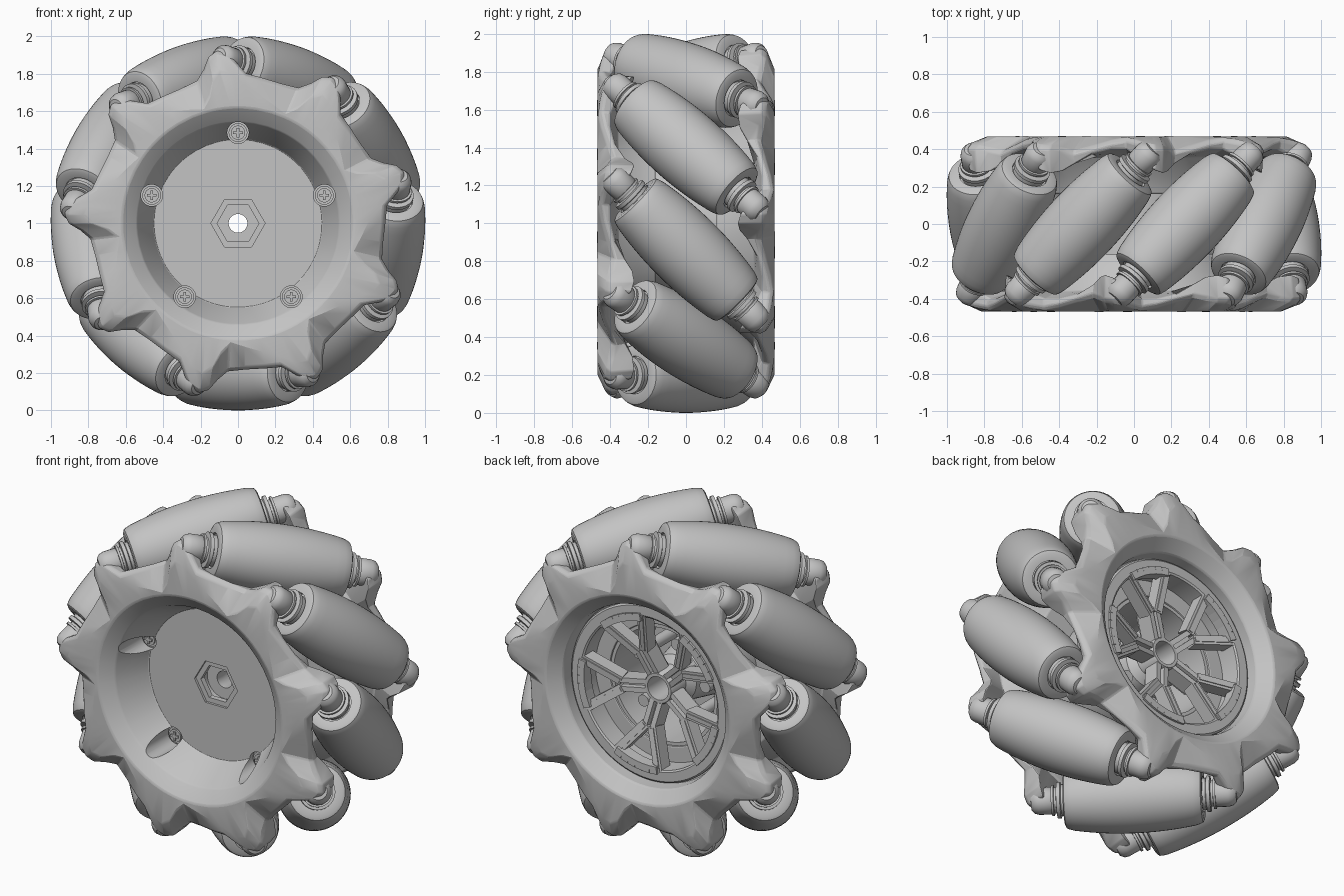
import bpy, bmesh
from math import sin, cos, radians, pi, sqrt
from mathutils import Matrix, Vector

if "Cube" in bpy.data.objects:
    bpy.data.objects.remove(bpy.data.objects["Cube"])

gray = bpy.data.materials.new("plain_gray")
gray.use_nodes = True
tone = (0.55, 0.55, 0.55, 1)
gray.diffuse_color = tone
gray.node_tree.nodes["Principled BSDF"].inputs["Base Color"].default_value = tone

COUNT = 9
AXLE_R = 0.8
Y_AXIS = Vector((0, 1, 0))
CENTRE = Vector((0, 0, 1))


def polar(r, deg, y=0.0):
    a = radians(deg)
    return Vector((r * cos(a), y, 1 + r * sin(a)))


def smooth(obj, angle):
    bpy.ops.object.select_all(action='DESELECT')
    obj.select_set(True)
    bpy.context.view_layer.objects.active = obj
    bpy.ops.object.shade_smooth_by_angle(angle=radians(angle))


def finish(name, bm, matrix=None, angle=35):
    bmesh.ops.recalc_face_normals(bm, faces=bm.faces)
    if matrix is not None:
        bm.transform(matrix)
    mesh = bpy.data.meshes.new(name)
    bm.to_mesh(mesh)
    bm.free()
    obj = bpy.data.objects.new(name, mesh)
    mesh.materials.append(gray)
    bpy.context.collection.objects.link(obj)
    smooth(obj, angle)
    return obj


def ring_loft(name, sections, matrix=None, angle=35):
    """Joins closed sections into a closed ring."""
    bm = bmesh.new()
    rows = [[bm.verts.new(p) for p in s] for s in sections]
    n = len(rows[0])
    for i, row in enumerate(rows):
        nxt = rows[(i + 1) % len(rows)]
        for j in range(n):
            k = (j + 1) % n
            bm.faces.new((row[j], row[k], nxt[k], nxt[j]))
    return finish(name, bm, matrix, angle)


def lathe(name, profile, matrix, steps=48):
    """Turns a closed (radius, height) profile about local z."""
    secs = [[(r * cos(2 * pi * i / steps), r * sin(2 * pi * i / steps), h) for r, h in profile]
            for i in range(steps)]
    return ring_loft(name, secs, matrix)


def cylinder(bm, r, y0, y1, centre, sides=32):
    m = Matrix.Translation(centre + Y_AXIS * (y0 + y1) / 2) @ Matrix.Rotation(pi / 2, 4, 'X')
    bmesh.ops.create_cone(bm, cap_ends=True, segments=sides, radius1=r, radius2=r,
                          depth=y1 - y0, matrix=m)


def beam(bm, p, q, width, depth):
    """Box running from p to q, its depth along y."""
    d = q - p
    x = d.normalized()
    z = x.cross(Y_AXIS).normalized()
    y = z.cross(x)
    m = Matrix((x, y, z)).transposed().to_4x4()
    m.translation = (p + q) / 2
    bmesh.ops.create_cube(bm, size=1, matrix=m @ Matrix.Diagonal((d.length, depth, width, 1)))


def apply_modifiers(obj, angle):
    bpy.context.view_layer.objects.active = obj
    for mod in list(obj.modifiers):
        bpy.ops.object.modifier_apply(modifier=mod.name)
    smooth(obj, angle)


def cut(obj, cutter, angle):
    mod = obj.modifiers.new("cut", 'BOOLEAN')
    mod.operation = 'DIFFERENCE'
    mod.object = cutter
    apply_modifiers(obj, angle)


# Side plates: lugged rims lofted around the wheel
HALF_TURN = Matrix.Rotation(pi, 4, 'Z')
# angle from lug, rim radius, outer face y, inner face y, radius where the face starts to fall
LUG = [(-9, .805, -.455, -.40, .74), (-5, .87, -.44, -.36, .78), (-2.5, .915, -.425, -.32, .81),
       (1, .93, -.415, -.285, .82), (4, .905, -.41, -.27, .78), (6.5, .845, -.40, -.28, .7),
       (10, .795, -.385, -.32, .65), (17, .785, -.41, -.375, .66), (25, .792, -.44, -.40, .7)]


def plate(name, bowl, matrix):
    secs = []
    for i in range(COUNT):
        for off, r, yf, yb, fall in LUG:
            a = 96 + 40 * i + off
            pts = bowl + [(.62, -.467), (fall, -.467), (r - .02, yf - .01), (r, yf + .015),
                          (r - .01, yb), (.67, -.36), (.585, -.25), (.555, -.16)]
            secs.append([polar(pr, a, y) for pr, y in pts])
    obj = ring_loft(name, secs, matrix)
    bev = obj.modifiers.new("soft_edges", 'BEVEL')
    bev.width = .008
    bev.segments = 2
    bev.limit_method = 'ANGLE'
    bev.angle_limit = radians(30)
    apply_modifiers(obj, 20)
    return obj


front_plate = plate("front_plate", [(.36, -.16), (.36, -.2), (.44, -.21), (.45, -.21), (.54, -.41)],
                    Matrix())
plate("back_plate", [(.36, -.16), (.36, -.22), (.47, -.22), (.47, -.32), (.54, -.32), (.545, -.4)],
      HALF_TURN)

# Floor disc with stepped hexagon socket
bm = bmesh.new()
cylinder(bm, .452, -.212, -.165, CENTRE, 96)
disc = finish("front_disc", bm)
for name, r, y1 in [("socket_cutter", .112, -.1), ("socket_step_cutter", .145, -.198)]:
    bm = bmesh.new()
    cylinder(bm, r, -.3, y1, CENTRE, 6)
    # Turn the hexagon so that two corners lie on the x axis
    bmesh.ops.rotate(bm, verts=bm.verts, cent=CENTRE, matrix=Matrix.Rotation(pi / 6, 3, 'Y'))
    cutter = finish(name, bm)
    cut(disc, cutter, 30)
    bpy.data.objects.remove(cutter)

# Screw pockets and screws
SCREWS = [polar(.485, 90 + 72 * i) for i in range(5)]
bm = bmesh.new()
for c in SCREWS:
    cylinder(bm, .058, -.6, -.18, c)
pockets = finish("pocket_cutter", bm)
cut(front_plate, pockets, 20)
cut(disc, pockets, 30)
bpy.data.objects.remove(pockets)
for c in SCREWS:
    bm = bmesh.new()
    cylinder(bm, .05, -.19, -.17, c)
    cylinder(bm, .038, -.2, -.18, c)
    for d in (Vector((.026, 0, 0)), Vector((0, 0, .026))):
        mid = c + Y_AXIS * -.2
        beam(bm, mid - d, mid + d, .014, .018)
    finish("screw", bm)

# Rollers: barrels whose outline follows the wheel circle
HALF = .385
curve = [(sqrt(1 - s * s / 2) - AXLE_R, s) for s in [HALF * k / 8 for k in range(-7, 8)]]
end = [(.163, .364), (.156, .378), (.14, HALF), (.1, HALF), (.097, .37), (.05, .37)]
barrel = [(r, -s) for r, s in reversed(end)] + curve + end
collar = [(.04, .36), (.088, .36), (.088, .4), (.1, .405), (.1, .425), (.072, .428),
          (.072, .44), (.086, .442), (.086, .455), (.04, .455)]
boss = [(.01, .45), (.07, .45), (.076, .46), (.076, .525), (.069, .55), (.05, .568), (.01, .572)]
for i in range(COUNT):
    a = radians(-90 + 40 * i)
    out = Vector((cos(a), 0, sin(a)))
    axis = (Vector((-sin(a), 0, cos(a))) - Y_AXIS).normalized()
    m = Matrix((out, axis.cross(out), axis)).transposed().to_4x4()
    m.translation = CENTRE + out * AXLE_R
    lathe("roller", barrel, m)
    bm = bmesh.new()
    bmesh.ops.create_cone(bm, cap_ends=True, segments=24, radius1=.052, radius2=.052, depth=1.1)
    finish("axle", bm, m)
    for flip in (Matrix(), Matrix.Rotation(pi, 4, 'X')):
        lathe("axle_collar", collar, m @ flip, 32)
        lathe("axle_boss", boss, m @ flip, 24)

# Central drum, back hub tube and rim ring
to_back = Matrix.Translation(CENTRE) @ Matrix.Rotation(-pi / 2, 4, 'X')
lathe("central_drum", [(.34, -.18), (.37, -.18), (.37, .21), (.34, .21)], to_back, 64)
lathe("hub_tube", [(.07, -.12), (.095, -.12), (.095, .26), (.088, .27), (.07, .27)], to_back)
lathe("hub_core", [(.05, -.13), (.116, -.13), (.116, -.18), (.2, -.18), (.14, .1), (.09, .14),
                   (.05, -.08)], to_back)
lathe("rim_ring", [(.455, .2), (.53, .2), (.53, .345), (.52, .352), (.465, .352), (.455, .345)],
      to_back, 96)

# Forked spokes closed by an outer arc
for i in range(5):
    a = 65 + 72 * i
    bm = bmesh.new()
    side = Vector((-sin(radians(a)), 0, cos(radians(a))))
    for s in (-1, 1):
        rail = side * s * .026
        fork = polar(.235, a, .26) + rail
        beam(bm, polar(.08, a, .215) + rail, polar(.255, a, .25) + rail, .03, .1)
        beam(bm, fork, polar(.475, a + 18 * s, .31), .055, .08)
        beam(bm, fork + Y_AXIS * .04, polar(.47, a + 18 * s, .35), .025, .012)
    beam(bm, polar(.08, a, .19), polar(.25, a, .22), .06, .08)
    for s in range(-18, 18, 6):
        beam(bm, polar(.455, a + s, .33), polar(.455, a + s + 6, .33), .045, .07)
    finish("forked_spoke", bm)
    # Post on the floor between the spokes
    bm = bmesh.new()
    cylinder(bm, .035, -.17, .16, polar(.24, a + 36))
    finish("floor_post", bm)
